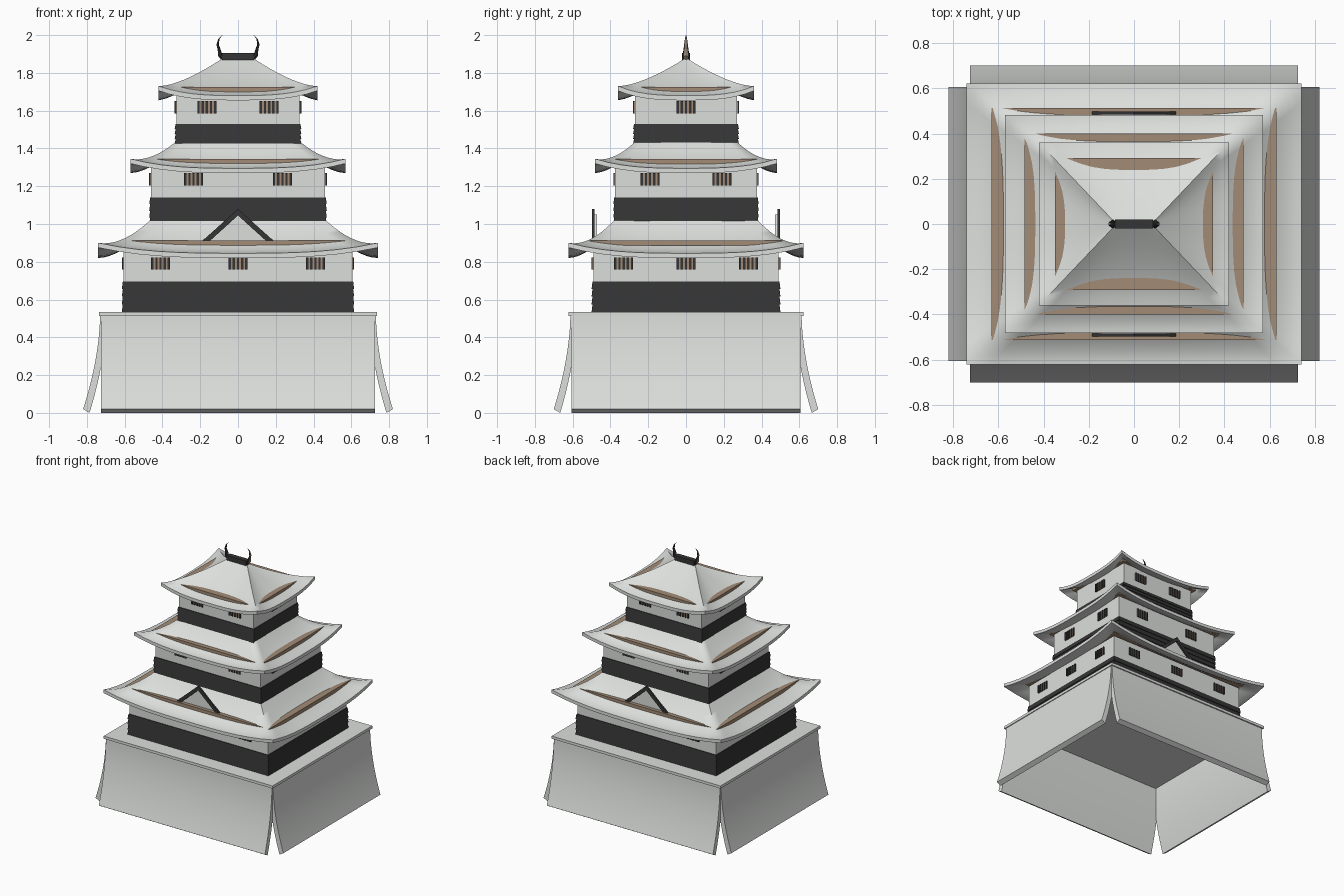
import bpy, math

if "Cube" in bpy.data.objects:
    bpy.data.objects.remove(bpy.data.objects["Cube"])


def material(name, rgb):
    m = bpy.data.materials.new(name)
    m.diffuse_color = (*rgb, 1)
    m.use_nodes = True
    m.node_tree.nodes["Principled BSDF"].inputs["Base Color"].default_value = m.diffuse_color
    return m


PLASTER = material("pale plaster", (0.72, 0.74, 0.72))
TIMBER = material("dark timber", (0.035, 0.035, 0.035))
BROWN = material("brown board", (0.36, 0.26, 0.18))


def build(name, verts, faces, mat, smooth=None):
    me = bpy.data.meshes.new(name)
    me.from_pydata(verts, [], faces)
    me.materials.append(mat)
    if smooth:
        me.shade_smooth()
        me.set_sharp_from_angle(angle=math.radians(smooth))
    ob = bpy.data.objects.new(name, me)
    bpy.context.collection.objects.link(ob)
    return ob


def loft(name, rings, mat, smooth=None, caps=True):
    """Skin a list of equal closed rings (counter-clockwise, going up)."""
    n = len(rings[0])
    verts = [p for r in rings for p in r]
    faces = []
    for i in range(len(rings) - 1):
        for j in range(n):
            k = (j + 1) % n
            faces.append((i * n + j, i * n + k, (i + 1) * n + k, (i + 1) * n + j))
    if caps:
        faces.append(tuple(reversed(range(n))))
        faces.append(tuple(range((len(rings) - 1) * n, len(rings) * n)))
    return build(name, verts, faces, mat, smooth)


def rect(hx, hy, z, cx=0, cy=0):
    return [(cx - hx, cy - hy, z), (cx + hx, cy - hy, z),
            (cx + hx, cy + hy, z), (cx - hx, cy + hy, z)]


def box(name, hx, hy, z0, z1, mat, cx=0, cy=0):
    return loft(name, [rect(hx, hy, z0, cx, cy), rect(hx, hy, z1, cx, cy)], mat)


def extrude(name, profile, place, h, mat, smooth=None):
    """Extrude a closed 2D profile from -h to h; place maps (s, a, b) to xyz."""
    rings = [[place(s, a, b) for a, b in profile] for s in (-h, h)]
    ob = loft(name, rings, mat, smooth)
    return ob


def turn(p, k):
    """Rotate a point about z by k quarter turns."""
    x, y, z = p
    for _ in range(k):
        x, y = -y, x
    return (x, y, z)


# ---- Stone base: four separate flared slabs under a flat cap ----
def base_wall(name, k, half, top, flare):
    steps = 12
    outer, inner = [], []
    for i in range(steps + 1):
        f = i / steps
        z = 0.525 - 0.505 * f
        off = top + flare * f ** 1.8
        outer.append((off, z))
        inner.append((off - 0.034, z - 0.02 * f))
    prof = outer + inner[::-1]
    extrude(name, prof, lambda s, a, b: turn((s, -a, b), k), half, PLASTER, 35)


for k, side in enumerate(("front", "right", "back", "left")):
    if k % 2:
        base_wall("base_wall_" + side, k, 0.605, 0.73, 0.09)
    else:
        base_wall("base_wall_" + side, k, 0.725, 0.612, 0.088)
box("base_cap", 0.737, 0.622, 0.514, 0.535, PLASTER)


# ---- Parts of a storey ----
def cladding(name, hx, hy, z0, z1, boards=4):
    """Overlapping boards, each leaning out at its foot."""
    rings = []
    h = (z1 - z0) / boards
    for i in range(boards):
        rings.append(rect(hx + 0.005, hy + 0.005, z0 + i * h))
        rings.append(rect(hx, hy, z0 + (i + 1) * h))
    loft(name, rings, TIMBER)


def window(name, k, u, wall, z0, z1):
    """Brown opening behind five upright dark bars."""
    def panel(nm, uc, hw, depth, mat):
        ring = [(uc - hw, -wall - depth), (uc + hw, -wall - depth),
                (uc + hw, -wall + 0.01), (uc - hw, -wall + 0.01)]
        loft(nm, [[turn((a, b, z), k) for a, b in ring] for z in (z0, z1)], mat)
    panel(name + "_opening", u, 0.05, 0.004, BROWN)
    for i in range(5):
        panel(name + "_bar", u - 0.044 + i * 0.022, 0.006, 0.01, TIMBER)


def roof(name, top, eave, z_top, z_eave, lift, power):
    """Concave hipped roof with raised corners and a thin underside."""
    seg, steps, thick = 14, 10, 0.025

    def ring(t, drop):
        hx = top[0] + (eave[0] - top[0]) * t
        hy = top[1] + (eave[1] - top[1]) * t
        z = z_top - (z_top - z_eave) * (1 - (1 - t) ** power) - drop
        pts = []
        for k in range(4):
            a, b = (hx, hy) if k % 2 == 0 else (hy, hx)
            for j in range(seg):
                u = -1 + 2 * j / seg
                pts.append(turn((a * u, -b, z + lift * t * abs(u) ** 3), k))
        return pts
    ts = [i / steps for i in range(steps + 1)]
    rings = [ring(t, thick) for t in ts] + [ring(t, 0) for t in ts[::-1]]
    loft(name, rings, PLASTER, 60, caps=False)


# body half sizes, floor, cladding top, wall top, window heights and places,
# roof top and eave half sizes, roof heights, corner lift, curve, eave board
STOREYS = [
    dict(name="lower", hx=0.605, hy=0.49, z=(0.535, 0.695, 0.87), win=(0.76, 0.822),
         fu=(-0.41, 0, 0.41), su=(-0.33, 0, 0.33), top=(0.46, 0.375),
         eave=(0.74, 0.622), rz=(1.025, 0.845), lift=0.055, p=1.8,
         board=(0.63, 0.512, 0.885, 0.913)),
    dict(name="middle", hx=0.46, hy=0.375, z=(1.0, 1.14, 1.32), win=(1.203, 1.27),
         fu=(-0.235, 0.235), su=(-0.19, 0.19), top=(0.33, 0.27),
         eave=(0.57, 0.482), rz=(1.435, 1.295), lift=0.05, p=1.8,
         board=(0.485, 0.4, 1.315, 1.344)),
    dict(name="upper", hx=0.325, hy=0.27, z=(1.425, 1.53, 1.70), win=(1.585, 1.65),
         fu=(-0.165, 0.165), su=(0,), top=(0.085, 0.008),
         eave=(0.42, 0.36), rz=(1.875, 1.68), lift=0.05, p=1.4,
         board=(0.35, 0.292, 1.695, 1.724)),
]

for s in STOREYS:
    n = s["name"]
    box(n + "_walls", s["hx"], s["hy"], s["z"][0], s["z"][2], PLASTER)
    cladding(n + "_cladding", s["hx"] + 0.005, s["hy"] + 0.005, s["z"][0], s["z"][1])
    for k in range(4):
        places, wall = (s["su"], s["hx"]) if k % 2 else (s["fu"], s["hy"])
        for u in places:
            window(n + "_window", k, u, wall, *s["win"])
    roof(n + "_roof", s["top"], s["eave"], *s["rz"], s["lift"], s["p"])
    box(n + "_eave_board", *s["board"], BROWN)

# ---- Gables on the lower roof, front and back ----
for k, side in ((0, "front"), (2, "back")):
    chevron = [(-0.195, 0.905), (-0.155, 0.905), (0, 1.045),
               (0.155, 0.905), (0.195, 0.905), (0, 1.08)]
    extrude(side + "_gable_trim", chevron[::-1],
            lambda s, a, b: turn((a, -0.491 + s, b), k), 0.007, TIMBER)
    extrude(side + "_gable_panel", [(0, 1.05), (0.16, 0.9), (-0.16, 0.9)],
            lambda s, a, b: turn((a, -0.477 + s, b), k), 0.007, PLASTER)

# ---- Ridge beam and its two curved finials ----
box("ridge_beam", 0.085, 0.02, 1.868, 1.905, TIMBER)
PATH = [(0.084, 1.872, 0.012), (0.094, 1.89, 0.02), (0.099, 1.92, 0.014),
        (0.108, 1.95, 0.01), (0.101, 1.98, 0.006), (0.083, 2.0, 0.001)]
for sgn, side in ((-1, "left"), (1, "right")):
    rings = []
    for x, z, r in PATH:
        rings.append([(sgn * x + 0.6 * r * math.cos(i * math.pi / 4),
                       r * math.sin(i * math.pi / 4), z) for i in range(8)])
    fin = loft(side + "_finial", rings, TIMBER)
    fin.data.materials.append(BROWN)
    # the outward flank shows brown
    for f in fin.data.polygons:
        if f.normal.x * sgn > 0.75:
            f.material_index = 1

# Make every shell face outward
import bmesh
for ob in bpy.context.collection.objects:
    bm = bmesh.new()
    bm.from_mesh(ob.data)
    bmesh.ops.recalc_face_normals(bm, faces=bm.faces)
    bm.to_mesh(ob.data)
    bm.free()
